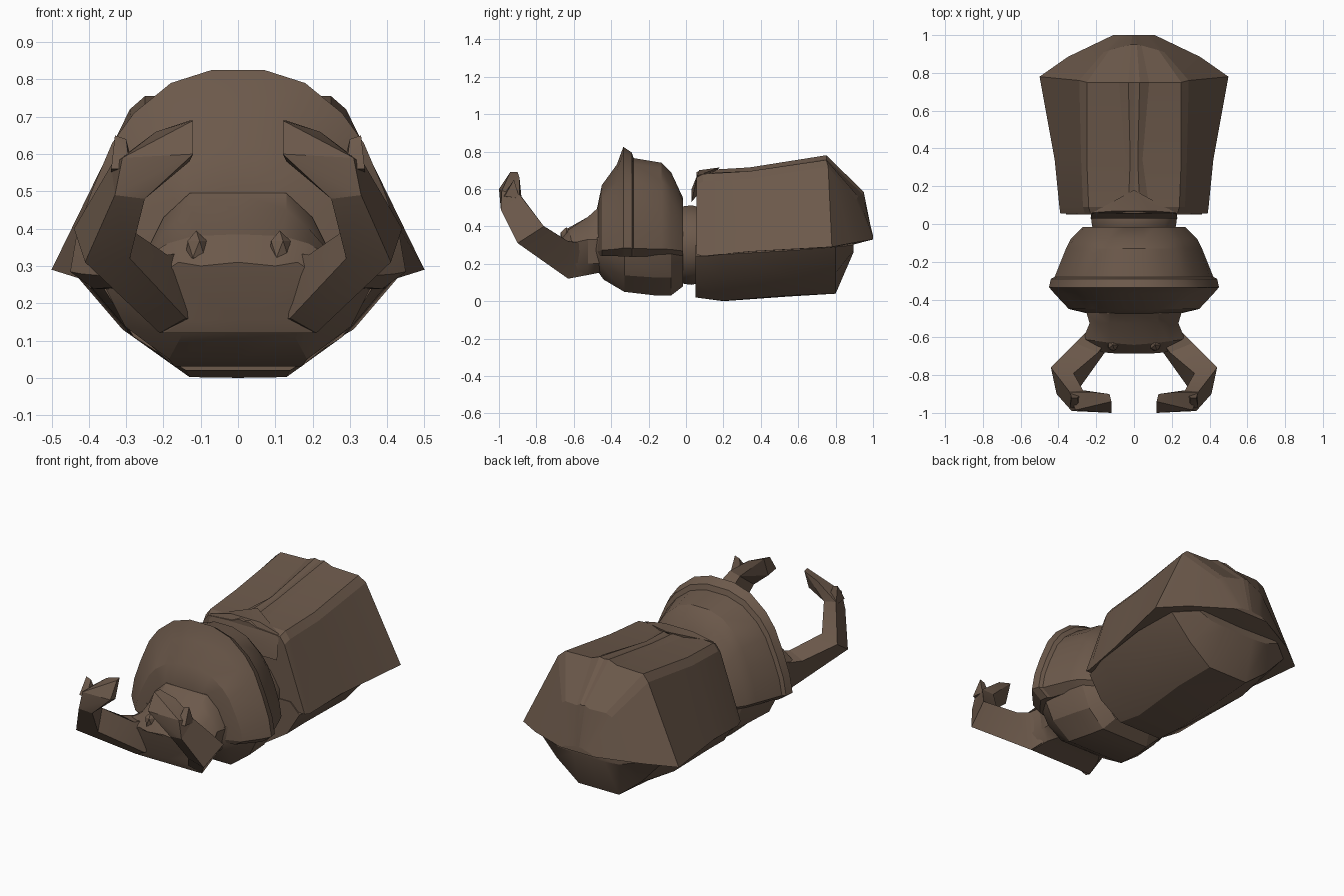
import bpy, bmesh, math
from mathutils import Vector

brown = bpy.data.materials.new("brown_shell")
brown.diffuse_color = (0.15, 0.10, 0.07, 1)


def finish(bm, name, angle=25):
    bmesh.ops.recalc_face_normals(bm, faces=bm.faces)
    me = bpy.data.meshes.new(name)
    bm.to_mesh(me)
    bm.free()
    me.materials.append(brown)
    me.shade_smooth()
    me.set_sharp_from_angle(angle=math.radians(angle))
    ob = bpy.data.objects.new(name, me)
    bpy.context.collection.objects.link(ob)
    return ob


def loft(name, rings, angle=25):
    bm = bmesh.new()
    vs = [[bm.verts.new(p) for p in r] for r in rings]
    n = len(vs[0])
    for a, b in zip(vs, vs[1:]):
        for i in range(n):
            j = (i + 1) % n
            bm.faces.new((a[i], a[j], b[j], b[i]))
    bm.faces.new(vs[0])
    bm.faces.new(vs[-1])
    return finish(bm, name, angle)


def hull(name, pts):
    bm = bmesh.new()
    for p in pts:
        bm.verts.new(p)
    bmesh.ops.convex_hull(bm, input=bm.verts)
    return finish(bm, name)


def sym(half):
    """Close a half ring (top centre to bottom centre) by mirroring in x."""
    return half + [(-x, y, z) for x, y, z in reversed(half[1:-1])]


def at(y, half):
    return sym([(x, y, z) for x, z in half])


# Wing case: ridged top, flat sides, fan closing to the rear tip
loft("wing_case", [
    at(.055, [(0, .685), (.03, .69), (.08, .67), (.23, .66), (.26, .62), (.39, .25), (0, .25)]),
    at(.09, [(0, .695), (.03, .70), (.08, .685), (.24, .68), (.27, .64), (.395, .24), (0, .25)]),
    at(.34, [(0, .71), (.02, .715), (.045, .695), (.25, .695), (.28, .655), (.42, .265), (0, .25)]),
    sym([(0, .75, .775), (.03, .75, .78), (.08, .75, .76), (.25, .75, .755), (.29, .76, .72),
         (.50, .78, .29), (0, .78, .28)]),
    sym([(0, .95, .58), (.015, .95, .585), (.04, .945, .57), (.13, .92, .56), (.16, .91, .54),
         (.35, .885, .31), (0, .885, .30)]),
    sym([(0, .995, .36), (.01, .995, .36), (.03, .995, .355), (.06, 1, .35), (.08, 1, .345),
         (.11, 1, .33), (0, 1, .33)]),
], 12)

# Small triangular plate where the wing case starts
hull("front_plate", [(s * x, y, z) for s in (-1, 1) for x, y, z in
                     ((.22, .06, .67), (.09, .07, .70), (0, .18, .715),
                      (.23, .03, .53), (.12, .03, .60))])

# Belly under the wing case
loft("belly", [
    at(.05, [(0, .30), (.30, .30), (.36, .24), (.28, .11), (.14, .02), (0, .02)]),
    at(.20, [(0, .30), (.32, .30), (.40, .25), (.29, .12), (.13, .002), (0, 0)]),
    at(.55, [(0, .32), (.36, .32), (.43, .27), (.31, .13), (.14, .03), (0, .025)]),
    at(.80, [(0, .32), (.36, .32), (.40, .29), (.27, .15), (.13, .04), (0, .04)]),
    at(.895, [(0, .34), (.20, .34), (.28, .30), (.20, .27), (.10, .26), (0, .26)]),
])


def round_ring(y, w, h, z, n=12):
    return [(w * math.sin(math.tau * (i + .5) / n), y,
             z + h * math.cos(math.tau * (i + .5) / n)) for i in range(n)]


# Waist joint
loft("waist", [round_ring(-.04, .22, .20, .30), round_ring(-.01, .23, .215, .30),
               round_ring(.03, .235, .22, .30), round_ring(.07, .235, .21, .30)], 40)

# Thorax shield: one arch scaled along y
arch = [(0, 1), (.16, 1), (.40, .94), (.62, .80), (.75, .66), (.87, .44),
        (.96, .24), (1, .06), (.86, -.02), (0, -.02)]
shield = [(-.475, .24, .50), (-.45, .345, .62), (-.37, .42, .73), (-.335, .45, .825),
          (-.29, .44, .795), (-.28, .42, .765), (-.13, .36, .74), (-.08, .335, .69),
          (-.015, .27, .55)]
loft("thorax_shield", [at(y, [(x * w, .25 + z * (top - .25)) for x, z in arch])
                       for y, w, top in shield])

# Thorax underside
under = [(-.48, .24, .17), (-.44, .30, .115), (-.33, .37, .05), (-.16, .34, .03),
         (-.08, .31, .03), (-.015, .24, .08)]
loft("thorax_underside", [at(y, [(0, .34), (w, .34), (w, .27), (w * .82, .27 - (.27 - b) * .6),
                                 (w * .5, b), (0, b)]) for y, w, b in under])

# Head
loft("head", [
    at(-.44, [(0, .495), (.13, .495), (.20, .43), (.25, .33), (.22, .20), (.15, .15), (0, .15)]),
    at(-.475, [(0, .495), (.13, .495), (.20, .43), (.25, .33), (.22, .20), (.15, .15), (0, .15)]),
    at(-.525, [(0, .45), (.13, .45), (.19, .40), (.235, .33), (.22, .20), (.18, .14), (0, .14)]),
    sym([(0, -.64, .385), (.12, -.63, .38), (.19, -.62, .36), (.27, -.61, .31),
         (.24, -.61, .20), (.20, -.63, .12), (0, -.63, .12)]),
    sym([(0, -.685, .31), (.10, -.685, .30), (.16, -.68, .31), (.19, -.67, .29),
         (.17, -.66, .21), (.14, -.645, .155), (0, -.645, .155)]),
])

for s, side in ((1, "right"), (-1, "left")):
    def m(pts):
        return [(s * x, y, z) for x, y, z in pts]

    # Eye
    bm = bmesh.new()
    bmesh.ops.create_icosphere(bm, subdivisions=1, radius=1)
    for v in bm.verts:
        v.co = Vector((s * .112 + v.co.x * .032, -.64 + v.co.y * .035, .345 + v.co.z * .05))
    finish(bm, side + "_eye")

    # Mandible arm, square in section
    loft(side + "_mandible", [
        m([(.19, -.55, .14), (.22, -.54, .31), (.10, -.56, .34), (.10, -.56, .15)]),
        m([(.21, -.63, .12), (.31, -.63, .32), (.19, -.68, .33), (.14, -.66, .16)]),
        m([(.41, -.90, .31), (.44, -.76, .40), (.32, -.79, .42), (.29, -.87, .32)]),
        m([(.33, -.99, .49), (.34, -.89, .57), (.27, -.88, .56), (.25, -.98, .48)]),
    ])

    # Inward hook at the end, and its small outer spike
    hull(side + "_mandible_tip", m([
        (.33, -.99, .49), (.34, -.89, .57), (.27, -.88, .56), (.25, -.98, .48),
        (.31, -.985, .59), (.27, -.89, .62), (.22, -.89, .66), (.13, -.90, .69),
        (.12, -.94, .69), (.12, -1.0, .60), (.13, -.94, .58)]))
    hull(side + "_mandible_spike", m([
        (.34, -.97, .56), (.34, -.89, .55), (.28, -.90, .56), (.29, -.98, .56),
        (.33, -.92, .65), (.30, -.92, .64)]))
